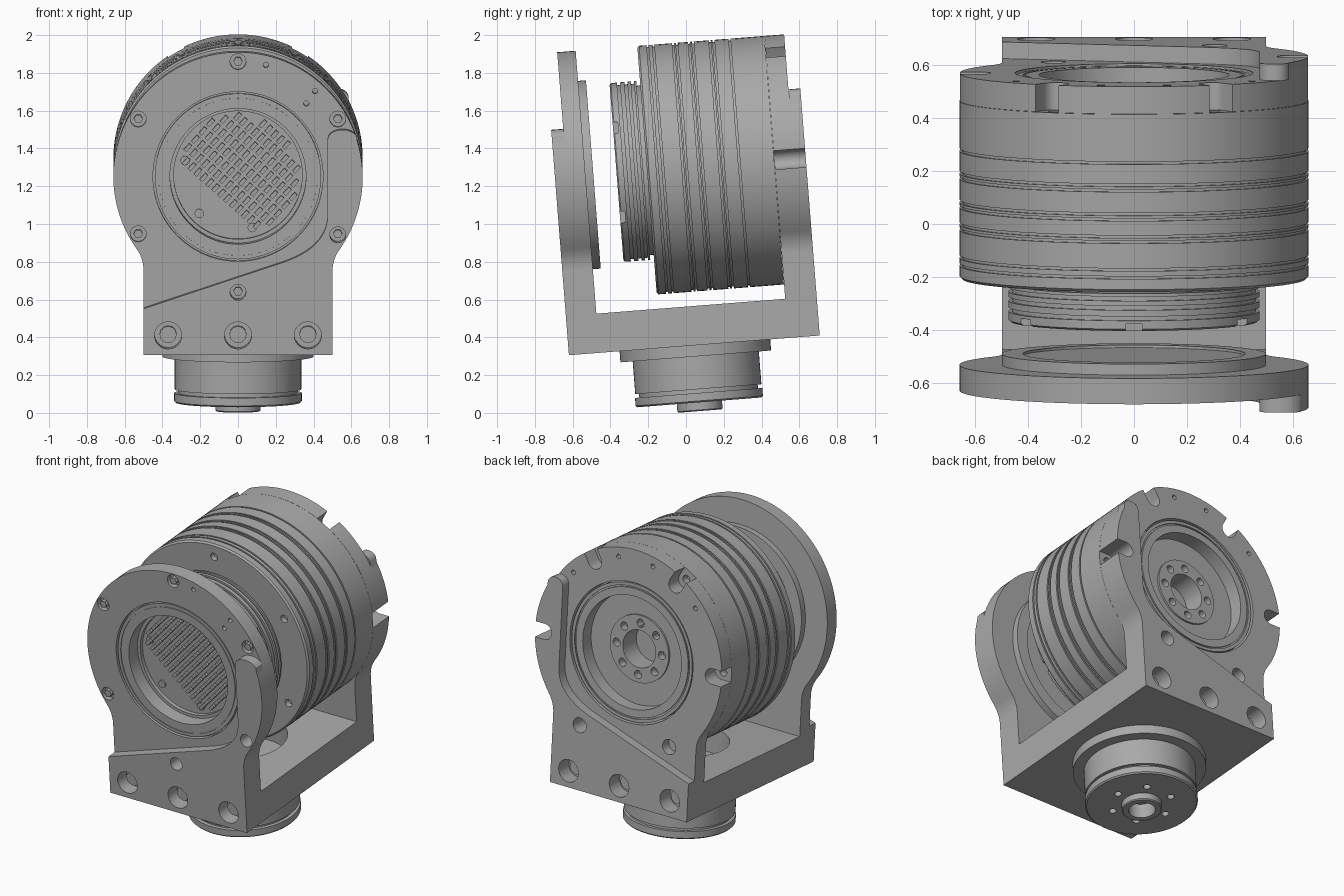
import bpy, bmesh
from math import sin, cos, pi, radians, hypot, atan2
from mathutils import Matrix, Vector

cube = bpy.data.objects.get("Cube")
if cube:
    bpy.data.objects.remove(cube)

TILT = Matrix.Rotation(radians(4.5), 4, 'X')   # whole machine leans slightly
AXIS_Z, R = 1.297, 0.66                        # drum axis height and radius
BASE_Y = 0.075                                 # swivel base centre

metal = bpy.data.materials.new("machined grey")
metal.use_nodes = True
grey = (0.4, 0.4, 0.4, 1)
metal.diffuse_color = grey
metal.node_tree.nodes["Principled BSDF"].inputs["Base Color"].default_value = grey


def finish(name, bm):
    bmesh.ops.remove_doubles(bm, verts=bm.verts, dist=1e-5)
    bmesh.ops.recalc_face_normals(bm, faces=bm.faces)
    mesh = bpy.data.meshes.new(name)
    bm.to_mesh(mesh)
    bm.free()
    obj = bpy.data.objects.new(name, mesh)
    bpy.context.collection.objects.link(obj)
    obj.matrix_world = TILT
    mesh.materials.append(metal)
    return obj


def add_lathe(bm, profile, place, seg=96, loop=False):
    """Revolve (radius, height) pairs; place(a, b, h) maps into the frame."""
    rings = [[bm.verts.new(place(r * cos(2 * pi * i / seg), r * sin(2 * pi * i / seg), h))
              for i in range(seg)] for r, h in profile]
    pairs = list(zip(rings, rings[1:])) + ([(rings[-1], rings[0])] if loop else [])
    for a, b in pairs:
        for i in range(seg):
            j = (i + 1) % seg
            bm.faces.new((a[i], a[j], b[j], b[i]))


def on_drum(a, b, h):
    return (a, h, AXIS_Z + b)


def on_base(a, b, h):
    return (a, BASE_Y + b, h)


def lathe(name, profile, place, loop=False):
    bm = bmesh.new()
    add_lathe(bm, profile, place, loop=loop)
    return finish(name, bm)


def rods(name, spots, radius, y0, y1, seg=24):
    """Set of cylinders along y at (x, z) spots."""
    bm = bmesh.new()
    for x, z in spots:
        add_lathe(bm, [(0, y0), (radius, y0), (radius, y1), (0, y1)],
                  lambda a, b, h: (x + a, h, z + b), seg)
    return finish(name, bm)


def slab(name, outline, y0, y1):
    bm = bmesh.new()
    face = bm.faces.new([bm.verts.new((x, y0, z)) for x, z in outline])
    ext = bmesh.ops.extrude_face_region(bm, geom=[face])
    bmesh.ops.translate(bm, vec=(0, y1 - y0, 0),
                        verts=[v for v in ext["geom"] if isinstance(v, bmesh.types.BMVert)])
    return finish(name, bm)


def add_box(bm, centre, size, matrix=Matrix()):
    m = Matrix.Translation(centre) @ matrix @ Matrix.Diagonal((*size, 1))
    bmesh.ops.create_cube(bm, size=1, matrix=m)


def cut(targets, cutters):
    """Subtract the cutters from each target and bake the result."""
    for obj in targets:
        for c in cutters:
            mod = obj.modifiers.new("cut", 'BOOLEAN')
            mod.operation, mod.solver, mod.object = 'DIFFERENCE', 'EXACT', c
        bpy.context.view_layer.update()
        baked = bpy.data.meshes.new_from_object(obj.evaluated_get(bpy.context.evaluated_depsgraph_get()))
        obj.modifiers.clear()
        obj.data = baked
    for c in cutters:
        bpy.data.objects.remove(c)


def polar(radius, angles):
    return [(radius * cos(radians(a)), AXIS_Z + radius * sin(radians(a))) for a in angles]


# Bracket outline: foot, concave fillet, round head
W, FOOT, FIL = 0.5, 0.353, 0.2
drop = ((R + FIL) ** 2 - (W + FIL) ** 2) ** 0.5
touch = atan2(-drop, W + FIL)
right_edge = [(W, FOOT)]
for i in range(9):
    t = pi + (touch + pi - pi) * i / 8
    right_edge.append((W + FIL + FIL * cos(t), AXIS_Z - drop + FIL * sin(t)))
right_edge += [(R * cos(touch + (pi / 2 - touch) * i / 48), AXIS_Z + R * sin(touch + (pi / 2 - touch) * i / 48))
               for i in range(1, 49)]
outline = right_edge + [(-x, z) for x, z in reversed(right_edge[:-1])]


def rib_outline(top):
    """Raised foot that sweeps up into a narrow arm on the +x side."""
    pts = [(-W, FOOT)] + [(x, z) for x, z in right_edge if z < top - 0.05 and x > 0.1]
    x_end = pts[-1][0]
    mid, half = (x_end + 0.475) / 2, (x_end - 0.475) / 2
    pts += [(mid + half * cos(pi * i / 10), top - 0.05 + 0.05 * sin(pi * i / 10)) for i in range(1, 11)]
    a, b, c = Vector((0.475, 1.1)), Vector((0.475, 0.93)), Vector((0.25, 0.85))
    for i in range(11):
        t = i / 10
        pts.append(tuple(a * (1 - t) ** 2 + b * 2 * t * (1 - t) + c * t * t))
    return pts + [(-W, 0.60)]


foot_spots = [(x, 0.458) for x in (-0.37, 0, 0.37)]
six = [90 + 60 * k for k in range(6)]

# Front plate and its raised arm
front_plate = slab("front_plate", outline, -0.53, -0.432)
front_arm = slab("front_arm", rib_outline(1.55), -0.594, -0.53)
cut([front_plate, front_arm], [
    rods("bore", [(0, AXIS_Z)], 0.45, -0.7, -0.3, 96),
    rods("bolt_cut", polar(0.61, six), 0.042, -0.7, -0.495),
    rods("foot_cut", foot_spots, 0.072, -0.7, -0.5),
    rods("pin_cut", polar(0.61, [76, 48]) + polar(0.53, [47]), 0.014, -0.7, -0.48)])
rods("front_bolts", polar(0.61, six), 0.024, -0.53, -0.49, 6)
rods("front_foot_bolts", foot_spots, 0.045, -0.54, -0.49, 12)

# Front window ring with a recessed floor and a rear collar
lathe("front_window", [(0, -0.41), (0.34, -0.41), (0.34, -0.435), (0.36, -0.435), (0.36, -0.525),
                       (0.415, -0.525), (0.415, -0.52), (0.42, -0.52), (0.42, -0.525), (0.44, -0.525),
                       (0.44, -0.50), (0.452, -0.50), (0.452, -0.432), (0.50, -0.432), (0.50, -0.39),
                       (0.42, -0.39), (0.42, -0.40), (0, -0.40)], on_drum)

# Cooling pins on one side of a diagonal chord
bm = bmesh.new()
turn = Matrix.Rotation(radians(42), 4, 'Y')
along, across = turn @ Vector((1, 0, 0)), turn @ Vector((0, 0, 1))
for i in range(-8, 9):
    for j in range(-2, 6):
        p = along * (i * 0.042) + across * (j * 0.06 - 0.01)
        if hypot(p.x, p.z) < 0.315:
            add_box(bm, p + Vector((0, -0.425, AXIS_Z)), (0.02, 0.036, 0.044), turn)
finish("cooling_pins", bm)
rods("window_screws", polar(0.29, [165, 225, 285]), 0.025, -0.42, -0.405, 12)

# Drum with ring grooves, front hub and rear cavity
profile = [(0, -0.25), (0.36, -0.25), (0.36, -0.267), (0.465, -0.267), (0.475, -0.26)]
for g in (-0.22, -0.18, -0.145):
    profile += [(0.475, g - 0.008), (0.462, g - 0.008), (0.462, g + 0.008), (0.475, g + 0.008)]
profile += [(0.475, -0.125), (0.45, -0.125), (0.45, -0.105), (0.65, -0.105), (R, -0.095)]
for g in (-0.05, -0.02, 0.085, 0.105, 0.17, 0.19, 0.28, 0.30, 0.385):
    profile += [(R, g - 0.005), (R - 0.01, g - 0.005), (R - 0.01, g + 0.005), (R, g + 0.005)]
profile += [(R, 0.57), (0.44, 0.57), (0.44, 0.668), (0.42, 0.668), (0.42, 0.66), (0.41, 0.66),
            (0.41, 0.668), (0.36, 0.668), (0.36, 0.58), (0.215, 0.58), (0.215, 0.592), (0.12, 0.592),
            (0.12, 0.45), (0, 0.45)]
drum = lathe("drum", profile, on_drum)
bm = bmesh.new()
for x, z in polar(0.475, six):
    add_box(bm, (x, -0.26, z), (0.06, 0.04, 0.06))
cut([drum], [
    finish("hub_notch_cut", bm),
    rods("face_cut", polar(0.575, six), 0.025, -0.2, -0.07),
    rods("ring_cut", polar(0.165, range(0, 360, 45)), 0.026, 0.54, 0.7, 16),
    rods("seat_cut", polar(0.6, [0, 60, 120, 180]), 0.026, 0.52, 0.7, 16)])

# Rear plate with raised arm and U-shaped edge notches
rear_plate = slab("rear_plate", outline, 0.571, 0.675)
rear_arm = slab("rear_arm", rib_outline(1.665), 0.675, 0.738)
bm = bmesh.new()
for a in (0, 60, 120, 180):
    d = radians(a)
    arc = [(0.59 + 0.05 * cos(t), 0.05 * sin(t)) for t in [pi / 2 + pi * i / 10 for i in range(11)]]
    ends = [(0.8, -0.05), (0.8, 0.05)]
    face = bm.faces.new([bm.verts.new((u * cos(d) - v * sin(d), 0.5, AXIS_Z + u * sin(d) + v * cos(d)))
                         for u, v in arc + ends])
    ext = bmesh.ops.extrude_face_region(bm, geom=[face])
    bmesh.ops.translate(bm, vec=(0, 0.4, 0),
                        verts=[v for v in ext["geom"] if isinstance(v, bmesh.types.BMVert)])
cut([rear_plate, rear_arm], [
    finish("notch_cut", bm),
    rods("rear_bore", [(0, AXIS_Z)], 0.45, 0.4, 0.9, 96),
    rods("rear_bolt_cut", polar(0.61, [240, 300]), 0.048, 0.61, 0.9),
    rods("rear_foot_cut", foot_spots, 0.072, 0.63, 0.9),
    rods("rear_pin_cut", polar(0.6, [78, 102, 138, 42]), 0.015, 0.62, 0.9, 16)])
rods("rear_foot_bolts", foot_spots, 0.045, 0.62, 0.66, 12)

# Bracket floor with a round opening
bm = bmesh.new()
add_box(bm, (0, 0.0695, 0.457), (2 * W, 1.003, 0.208))
floor = finish("bracket_floor", bm)
cut([floor], [lathe("floor_cut", [(0, 0.4), (0.28, 0.4), (0.28, 0.7), (0, 0.7)], on_base)])

# Swivel base stack with hollow spigot
base = lathe("swivel_base", [(0, 0.353), (0.40, 0.353), (0.40, 0.294), (0.335, 0.294), (0.335, 0.12),
                             (0.315, 0.12), (0.315, 0.10), (0.338, 0.10), (0.338, 0.058), (0.33, 0.05),
                             (0.12, 0.05), (0.12, 0.01), (0.114, 0.004), (0.08, 0.004), (0.08, 0.10),
                             (0, 0.10)], on_base)
bm = bmesh.new()
for k in range(6):
    x, y = 0.185 * cos(k * pi / 3), 0.185 * sin(k * pi / 3)
    add_lathe(bm, [(0, 0.0), (0.022, 0.0), (0.022, 0.09), (0, 0.09)],
              lambda a, b, h: (x + a, BASE_Y + y + b, h), 16)
cut([base], [finish("base_bolt_cut", bm)])

# Smooth the round surfaces, keep machined edges sharp
bpy.ops.object.select_all(action='DESELECT')
for obj in bpy.context.collection.objects:
    if obj.type == 'MESH' and metal.name in obj.data.materials:
        obj.select_set(True)
        bpy.context.view_layer.objects.active = obj
bpy.ops.object.shade_smooth_by_angle(angle=radians(30))
